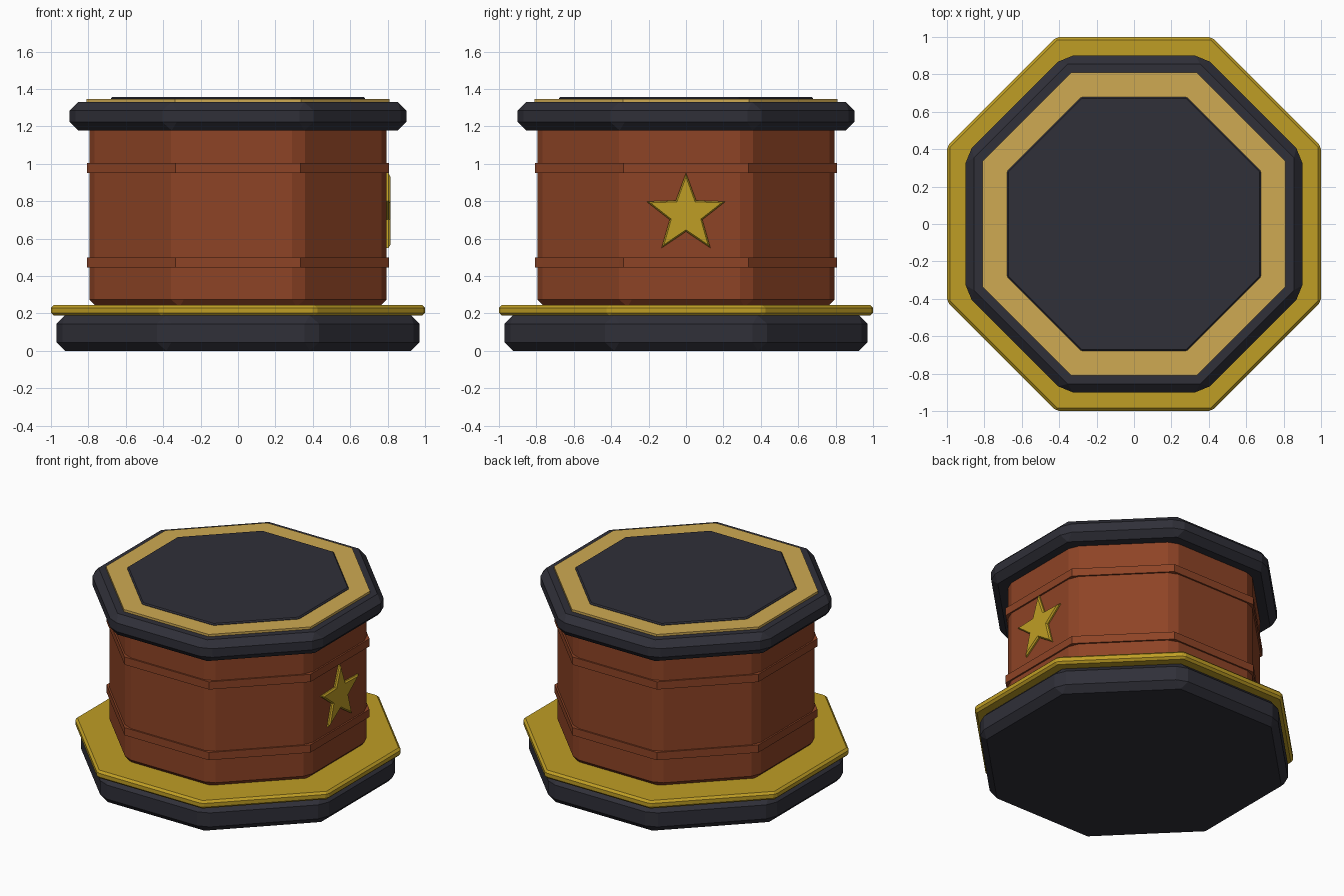
import bpy, bmesh, math

if "Cube" in bpy.data.objects:
    bpy.data.objects.remove(bpy.data.objects["Cube"])


def material(name, rgb):
    m = bpy.data.materials.new(name)
    m.diffuse_color = (*rgb, 1)
    m.use_nodes = True
    m.node_tree.nodes["Principled BSDF"].inputs["Base Color"].default_value = m.diffuse_color
    return m


DARK = material("dark slate", (0.029, 0.029, 0.040))
GOLD = material("gold", (0.52, 0.34, 0.018))
TAN = material("pale gold", (0.62, 0.40, 0.085))
BROWN = material("red brown", (0.27, 0.057, 0.019))


def finish(name, bm, mat):
    bmesh.ops.recalc_face_normals(bm, faces=bm.faces)
    me = bpy.data.meshes.new(name)
    bm.to_mesh(me)
    bm.free()
    me.materials.append(mat)
    ob = bpy.data.objects.new(name, me)
    bpy.context.collection.objects.link(ob)
    return ob


def skin(bm, loops):
    """Bridge rings of points and cap both ends."""
    rings = [[bm.verts.new(p) for p in loop] for loop in loops]
    n = len(rings[0])
    for a, b in zip(rings, rings[1:]):
        for i in range(n):
            j = (i + 1) % n
            bm.faces.new((a[i], a[j], b[j], b[i]))
    bm.faces.new(rings[0])
    bm.faces.new(rings[-1])


def octagon(name, apothem, z0, z1, mat, bevel=0):
    """Eight-sided slab with flat sides facing the axes."""
    r = apothem / math.cos(math.pi / 8)
    ang = [math.pi / 8 + i * math.pi / 4 for i in range(8)]
    bm = bmesh.new()
    skin(bm, [[(r * math.cos(a), r * math.sin(a), z) for a in ang] for z in (z0, z1)])
    ob = finish(name, bm, mat)
    if bevel:
        mod = ob.modifiers.new("chamfer", 'BEVEL')
        mod.width = bevel
        mod.segments = 1
    return ob


# Base and its gold plate
octagon("base", 0.97, 0, 0.19, DARK, 0.045)
octagon("base_plate", 1.0, 0.188, 0.245, GOLD, 0.015)

# Drum body with two raised bands
octagon("body", 0.795, 0.235, 1.22, BROWN, 0.04)
for name, z in (("lower_band", 0.445), ("upper_band", 0.95)):
    octagon(name, 0.806, z, z + 0.055, BROWN)

# Cap with inlaid rim and centre panel
octagon("cap", 0.90, 1.178, 1.33, DARK, 0.045)
octagon("cap_inlay", 0.81, 1.32, 1.346, TAN)
octagon("cap_centre", 0.68, 1.335, 1.357, DARK, 0.008)


# Five-pointed star on the right face
def star_loop(x, scale):
    pts = []
    for i in range(10):
        r = (0.222 if i % 2 == 0 else 0.092) * scale
        a = math.pi / 2 + i * math.pi / 5
        pts.append((x, r * math.cos(a), 0.73 + r * math.sin(a)))
    return pts


bm = bmesh.new()
skin(bm, [star_loop(0.785, 1), star_loop(0.805, 1), star_loop(0.815, 0.9)])
finish("star", bm, GOLD)
